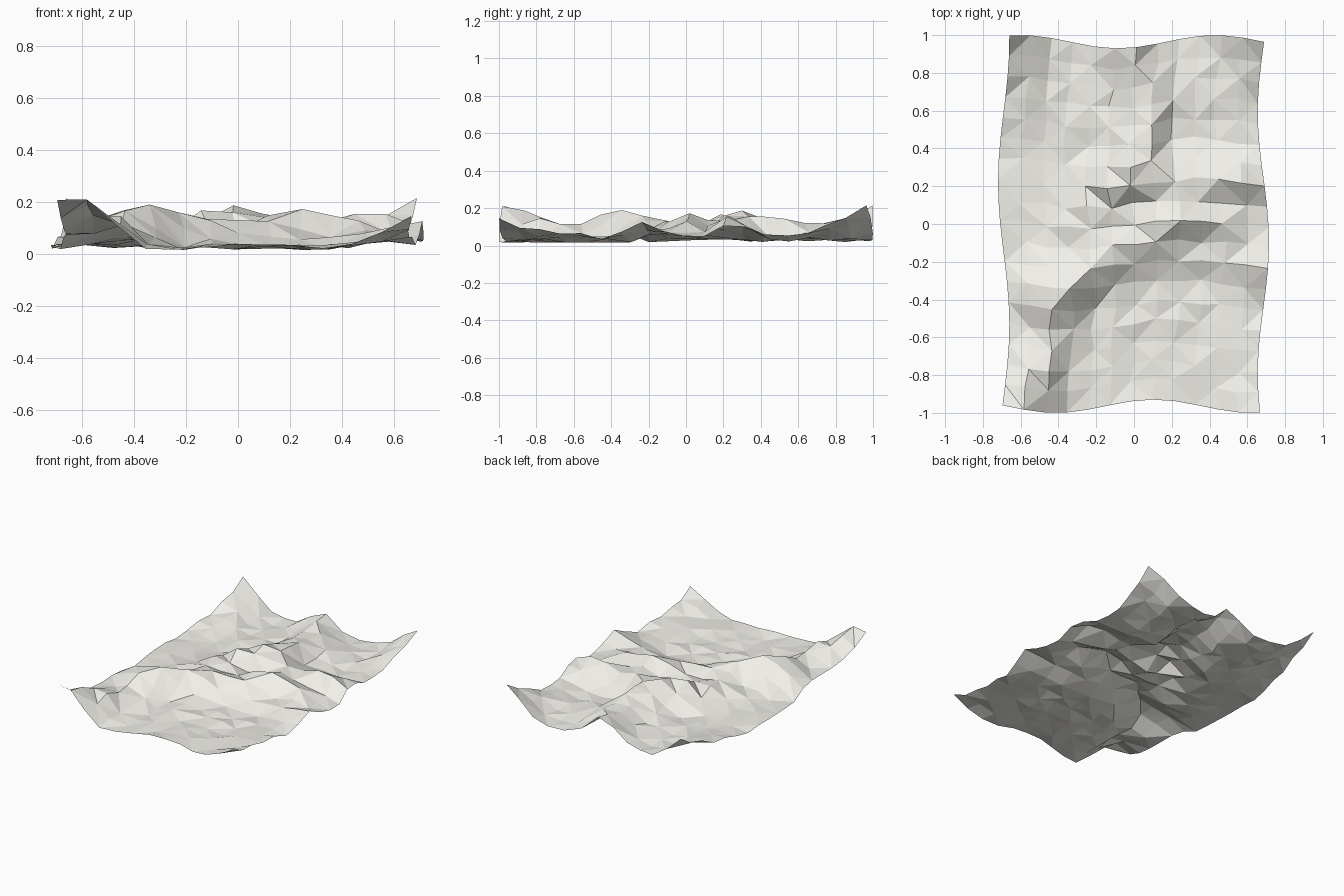
import bpy, random
from math import cos
from mathutils import Vector

if "Cube" in bpy.data.objects:
    bpy.data.objects.remove(bpy.data.objects["Cube"])

random.seed(4)
NX, NY = 12, 18
BASE, SPREAD = .028, .2

# Fold lines: points along each fold as x, y, height
FOLDS = [
    [(-.57, -.98, .22), (-.45, -.6, .11), (-.4, -.36, .185)],
    [(-.66, -.5, .06), (-.47, -.35, .175), (-.36, -.35, .19), (-.1, -.14, .14), (.23, -.06, .1)],
    [(0, -.02, .1), (.25, .04, .175), (.5, .02, .12)],
    [(0, .94, .15), (.08, .65, .13), (.03, .32, .19), (-.1, .19, .165), (-.36, -.12, .07)],
    [(.03, .31, .18), (.2, .2, .12), (.54, .22, .155), (.7, .24, .1)],
    [(.4, -.1, .08), (.7, -.24, .115)],
]
# Turned-up corners, each fading along its long edge
CORNERS = {(-1, -1): .23, (1, -1): .145, (-1, 1): .215, (1, 1): .235}
for (sx, sy), top in CORNERS.items():
    x = sx * .68
    FOLDS.append([(x, sy, top), (x, sy * .8, top * .52), (x, sy * .6, .06)])


def height(x, y):
    """Highest fold reaching this spot; the front right flank is the steeper one."""
    best, p = 0, Vector((x, y))
    for k, pts in enumerate(FOLDS):
        for a, b in zip(pts, pts[1:]):
            start, d = Vector(a[:2]), Vector(b[:2]) - Vector(a[:2])
            t = min(1, max(0, (p - start).dot(d) / d.length_squared))
            off = p - start - d * t
            reach = SPREAD * (.8 if off.x > off.y else 1.15) if k < 6 else SPREAD * 1.25
            h = a[2] + (b[2] - a[2]) * t - BASE
            best = max(best, h * max(0, 1 - max(0, off.length - .03) / reach) ** 1.3)
    return BASE + best


# Sheet grid with a wavy outline
verts = []
for j in range(NY + 1):
    for i in range(NX + 1):
        u, v = i / NX, j / NY
        x0, y0 = (u - .5) * 1.38, (v - .5) * 1.94
        left = -.69 - .03 * cos(4.2 * (y0 - .2))
        right = .685 + .03 * cos(4.6 * (y0 + .08))
        low = -.965 + .035 * cos(6 * (x0 - .12))
        high = .965 - .035 * cos(6 * (x0 + .1))
        x, y = left + (right - left) * u, low + (high - low) * v
        bump = .013
        if 0 < i < NX and 0 < j < NY:
            x += random.uniform(-.012, .012)
            y += random.uniform(-.012, .012)
        elif i in (0, NX) and j in (0, NY):
            bump = 0
        verts.append((x, y, height(x, y) + random.uniform(-bump, bump)))

# Triangles with alternating diagonals
faces = []
for j in range(NY):
    for i in range(NX):
        a = j * (NX + 1) + i
        b, c, d = a + 1, a + NX + 2, a + NX + 1
        faces += [(a, b, c), (a, c, d)] if (i + j) % 2 else [(a, b, d), (b, c, d)]

mesh = bpy.data.meshes.new("crumpled_sheet")
mesh.from_pydata(verts, [], faces)
mesh.update()

# Off-white surface
mat = bpy.data.materials.new("off_white")
mat.diffuse_color = (.88, .87, .82, 1)
mat.use_nodes = True
mat.node_tree.nodes["Principled BSDF"].inputs["Base Color"].default_value = mat.diffuse_color
mesh.materials.append(mat)
bpy.context.collection.objects.link(bpy.data.objects.new("crumpled_sheet", mesh))
